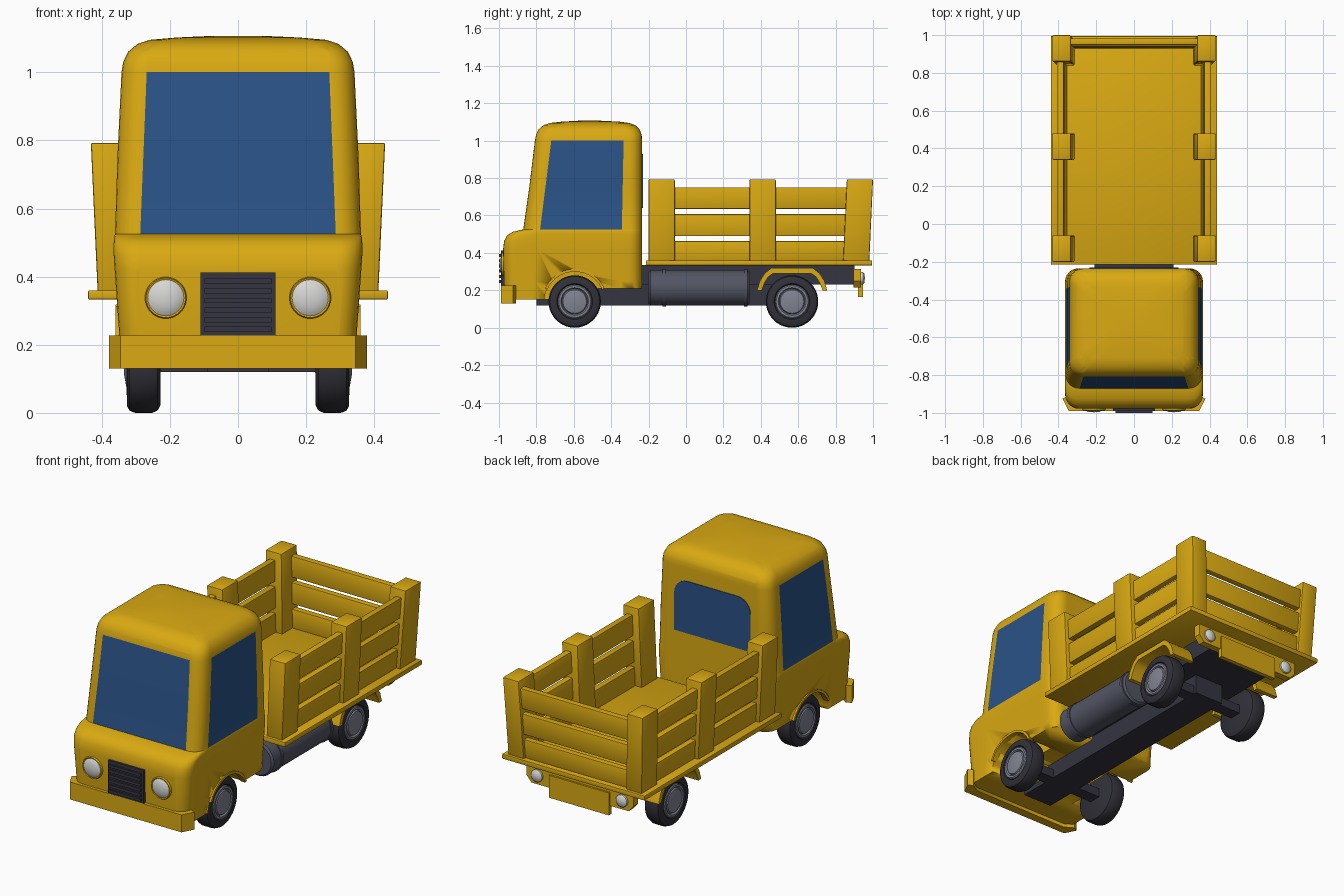
import bpy, bmesh, math
from mathutils import Vector

if "Cube" in bpy.data.objects:
    bpy.data.objects.remove(bpy.data.objects["Cube"])


def material(name, rgb):
    m = bpy.data.materials.new(name)
    m.diffuse_color = (*rgb, 1)
    m.use_nodes = True
    m.node_tree.nodes["Principled BSDF"].inputs["Base Color"].default_value = m.diffuse_color
    return m


YELLOW = material("yellow paint", (0.70, 0.40, 0.006))
GLASS = material("blue glass", (0.023, 0.085, 0.24))
DARK = material("dark frame", (0.035, 0.035, 0.052))
TYRE = material("tyre rubber", (0.030, 0.030, 0.040))
TANK = material("slate tank", (0.085, 0.09, 0.125))
HUB = material("grey hub", (0.22, 0.23, 0.29))
LAMP = material("pale lamp", (0.68, 0.68, 0.66))


def finish(name, bm, mats, bevel=0.0, angle=38):
    bmesh.ops.remove_doubles(bm, verts=bm.verts, dist=1e-5)
    bmesh.ops.recalc_face_normals(bm, faces=bm.faces)
    if bevel:
        bmesh.ops.bevel(bm, geom=bm.edges[:], offset=bevel, segments=2, profile=0.5, affect='EDGES')
    me = bpy.data.meshes.new(name)
    bm.to_mesh(me)
    bm.free()
    for m in mats:
        me.materials.append(m)
    for p in me.polygons:
        p.use_smooth = True
    me.set_sharp_from_angle(angle=math.radians(angle))
    ob = bpy.data.objects.new(name, me)
    bpy.context.collection.objects.link(ob)
    return ob


def loft(bm, rings, caps=True):
    """Bridge equal-length rings of points."""
    rows = [[bm.verts.new(p) for p in r] for r in rings]
    n = len(rows[0])
    for a, b in zip(rows, rows[1:]):
        for i in range(n):
            j = (i + 1) % n
            bm.faces.new((a[i], a[j], b[j], b[i]))
    if caps:
        bm.faces.new(rows[0])
        bm.faces.new(rows[-1])


def box(name, x, y, z, mat, lean0=(0, 0), lean1=(0, 0), bevel=0.0):
    """Box from ranges; bottom and top may be shifted to lean it."""
    bm = bmesh.new()
    loft(bm, [[(x[i] + l[0], y[j] + l[1], zz) for i, j in ((0, 0), (1, 0), (1, 1), (0, 1))]
              for zz, l in ((z[0], lean0), (z[1], lean1))])
    return finish(name, bm, [mat], bevel)


def prism(name, pts, axis, a, b, mat, bevel=0.0):
    """Extrude a 2D outline along an axis from a to b."""
    bm = bmesh.new()

    def place(p, t):
        q = list(p)
        q.insert(axis, t)
        return q
    loft(bm, [[place(p, t) for p in pts] for t in (a, b)])
    return finish(name, bm, [mat], bevel)


def lathe(name, profile, axis, centre, mat, sign=1, n=40):
    """Spin (radius, offset) points about the x (0) or y (1) axis."""
    bm = bmesh.new()
    rings = []
    for r, t in profile:
        r = max(r, 1e-6)
        ring = []
        for k in range(n):
            a = 2 * math.pi * k / n
            u, w = r * math.cos(a), r * math.sin(a)
            ring.append(Vector(centre) + Vector((sign * t, u, w) if axis == 0 else (u, sign * t, w)))
        rings.append(ring)
    loft(bm, rings, caps=False)
    return finish(name, bm, [mat])


# Cab: stacked rounded rectangles (z, front y, back y, half width, corner radius)
def section(z, yf, yb, hw, r):
    pts = []
    for cx, cy, a0 in ((hw - r, yf + r, -90), (hw - r, yb - r, 0),
                       (-hw + r, yb - r, 90), (-hw + r, yf + r, 180)):
        for k in range(7):
            a = math.radians(a0 + 15 * k)
            pts.append((cx + r * math.cos(a), cy + r * math.sin(a), z))
    return pts


bm = bmesh.new()
loft(bm, [section(*s) for s in (
    (.15, -.967, -.235, .345, .07), (.25, -.974, -.235, .350, .07), (.42, -.978, -.235, .362, .07),
    (.465, -.972, -.235, .365, .07), (.495, -.955, -.235, .365, .07), (.513, -.925, -.235, .364, .07),
    (.522, -.885, -.235, .362, .07), (.525, -.870, -.235, .361, .07), (.75, -.838, -.235, .354, .07),
    (1.0, -.808, -.235, .342, .07), (1.03, -.802, -.237, .337, .07), (1.06, -.789, -.248, .323, .07),
    (1.083, -.762, -.272, .295, .07), (1.095, -.725, -.305, .26, .07), (1.102, -.66, -.36, .18, .07),
    (1.107, -.57, -.46, .07, .04))])
bmesh.ops.recalc_face_normals(bm, faces=bm.faces)
# window outlines cut into the cab skin
for co, no in (((.287, 0, .525), (1, 0, .04)), ((-.287, 0, .525), (-1, 0, .04)),
               ((0, -.78, .525), (0, 1, -.126)), ((0, -.343, .525), (0, 1, -.02))):
    bmesh.ops.bisect_plane(bm, geom=bm.verts[:] + bm.edges[:] + bm.faces[:], plane_co=co, plane_no=no)
for f in bm.faces:
    c, n = f.calc_center_median(), f.normal
    if .525 < c.z < 1.0:
        h = c.z - .525
        front = n.y < -.8 and abs(c.x) < .287 - .04 * h
        side = abs(n.x) > .8 and -.78 + .126 * h < c.y < -.343 + .02 * h
        f.material_index = int(front or side)
cab = finish("cab", bm, [YELLOW, GLASS])

# Wheel arches and raised rear sill cut from the cab
cutters = [box("sill_cutter", (-.5, .5), (-.6, -.1), (.05, .21), YELLOW)]
for s in (1, -1):
    cutters.append(lathe("arch_cutter", ((0, .2), (.163, .2), (.163, .5), (0, .5)), 0,
                         (0, -.595, .14), YELLOW, s))
bpy.context.view_layer.objects.active = cab
for c in cutters:
    m = cab.modifiers.new("cut", 'BOOLEAN')
    m.operation, m.object, m.solver = 'DIFFERENCE', c, 'EXACT'
    bpy.ops.object.modifier_apply(modifier=m.name)
    bpy.data.objects.remove(c)

# Rear window plate with rounded top corners
pts = [(-.235, .64), (.235, .64)]
for cx, a0 in ((.155, 0), (-.155, 90)):
    pts += [(cx + .08 * math.cos(math.radians(a0 + 15 * k)),
             .85 + .08 * math.sin(math.radians(a0 + 15 * k))) for k in range(7)]
prism("rear_window", pts, 1, -.238, -.231, GLASS)

# Front bumper, grille and headlights
prism("front_bumper", [(-.345, -.99), (.345, -.99), (.378, -.925), (.35, -.91), (.30, -.94),
                       (-.30, -.94), (-.35, -.91), (-.378, -.925)], 2, .13, .227, YELLOW)
box("grille", (-.11, .11), (-.99, -.95), (.22, .412), DARK)
for k in range(6):
    box("grille_slat", (-.098, .098), (-1.0, -.98), (.238 + k * .028, .254 + k * .028), DARK)
for s in (1, -1):
    c = (s * .212, -.97, .338)
    lathe("headlight_ring", ((.061, -.03), (.061, .012), (.058, .017), (.053, .015), (.053, 0)),
          1, c, YELLOW, -1)
    lathe("headlight", ((.054, 0), (.054, .012), (.045, .018), (.028, .024), (0, .027)), 1, c, LAMP, -1)

# Wheels, axles, arch lips and rear fenders
tyre = ((0, .228), (.118, .228), (.133, .236), (.14, .252), (.14, .302), (.134, .318),
        (.12, .326), (.096, .326), (.088, .314), (0, .314))
hub = ((.09, .312), (.09, .324), (.085, .328), (.074, .328), (.068, .318), (.063, .328), (.03, .334), (0, .335))
for y, label in ((-.595, "front"), (.567, "rear")):
    for s in (1, -1):
        lathe(label + "_tyre", tyre, 0, (0, y, .14), TYRE, s)
        lathe(label + "_hub", hub, 0, (0, y, .14), HUB, s)
    box(label + "_axle", (-.24, .24), (y - .035, y + .035), (.12, .17), DARK)
fender = [(.38, .20), (.395, .25), (.42, .29), (.455, .318), (.68, .318), (.715, .29), (.74, .25), (.755, .20),
          (.73, .20), (.715, .24), (.695, .272), (.67, .29), (.465, .29), (.44, .272), (.42, .24), (.405, .20)]
lip = [(-.595 + r * math.cos(math.radians(a)), .14 + r * math.sin(math.radians(a)))
       for r, seq in ((.174, range(24, 157, 12)), (.16, range(156, 23, -12))) for a in seq]
for s in (1, -1):
    prism("rear_fender", fender, 0, s * .22, s * .36, YELLOW)
    prism("arch_lip", lip, 0, s * .33, s * .36, YELLOW)

# Chassis
box("chassis_beam", (-.09, .09), (-.80, .62), (.12, .24), DARK)
box("bed_frame", (-.21, .21), (-.24, .90), (.23, .336), DARK)

# Fuel tank on the right side with straps
lathe("fuel_tank", ((0, 0), (.085, 0), (.095, .01), (.095, .53), (.085, .54), (0, .54)),
      1, (.26, -.20, .213), TANK)
for y in (-.125, .31):
    lathe("tank_strap", ((.09, 0), (.1, 0), (.1, .018), (.09, .018)), 1, (.26, y, .213), TANK)

# Bed floor
box("bed_floor", (-.44, .44), (-.215, .995), (.333, .36), YELLOW, bevel=.004)


# Stake sides lean outward with height
def lean(z):
    return .02 * (z - .36) / .43


for s in (1, -1):
    for y0, tip, label in ((-.2, 0, "front"), (.34, 0, "middle"), (.84, .02, "rear")):
        box(label + "_post", sorted((s * .315, s * .412)), (y0, y0 + .14), (.355, .793), YELLOW,
            lean1=(s * .02, tip), bevel=.006)
RAILS = ((.358, .463), (.49, .607), (.635, .75))
for z in RAILS:
    a, b = lean(z[0]), lean(z[1])
    for s in (1, -1):
        box("side_rail", sorted((s * .355, s * .39)), (-.19, .95), z, YELLOW,
            (s * a, 0), (s * b, 0), bevel=.004)
    box("rear_rail", (-.37, .37), (.93, .965), z, YELLOW, (0, a), (0, b), bevel=.004)

# Rear light bar, number plate and lamps
prism("rear_bar", [(-.33, .315), (.33, .315), (.33, .25), (.30, .215), (-.30, .215), (-.33, .25)],
      1, .895, .935, YELLOW)
box("rear_plate", (-.185, .185), (.92, .945), (.165, .29), YELLOW)
for s in (1, -1):
    lathe("rear_lamp", ((.034, 0), (.034, .012), (.026, .02), (0, .024)), 1, (s * .262, .933, .265), LAMP)
